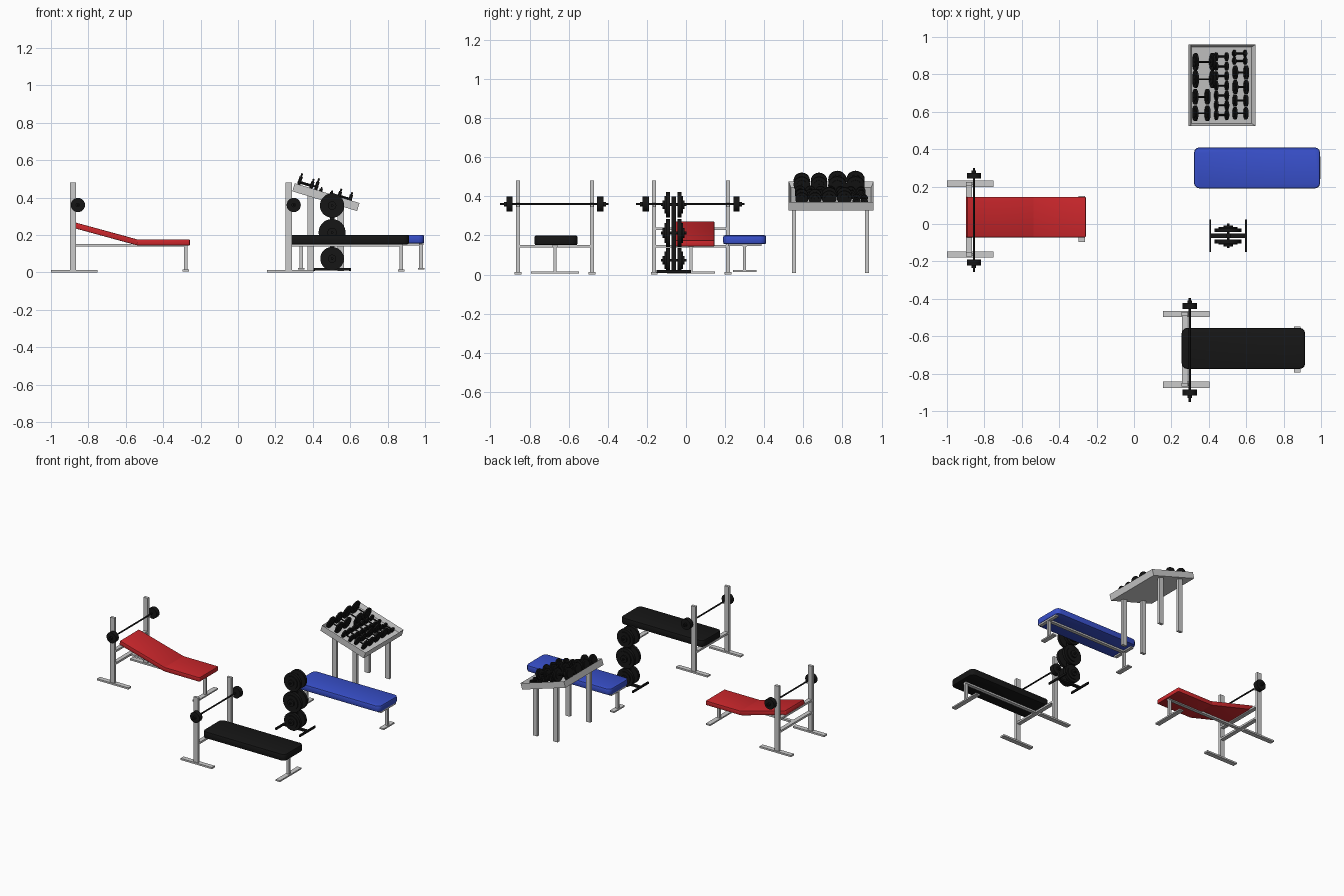
import bpy, bmesh, math
from mathutils import Matrix, Vector

if "Cube" in bpy.data.objects:
    bpy.data.objects.remove(bpy.data.objects["Cube"])


def material(name, color):
    m = bpy.data.materials.new(name)
    m.diffuse_color = (*color, 1)
    m.use_nodes = True
    m.node_tree.nodes["Principled BSDF"].inputs["Base Color"].default_value = m.diffuse_color
    return m


BLACK = material("black", (0.008, 0.008, 0.008))
RED = material("red", (0.60, 0.02, 0.025))
BLUE = material("blue", (0.04, 0.08, 0.60))


def finish(name, bm, mat=None, matrix=Matrix(), smooth=False):
    bmesh.ops.recalc_face_normals(bm, faces=bm.faces)
    me = bpy.data.meshes.new(name)
    bm.to_mesh(me)
    bm.free()
    ob = bpy.data.objects.new(name, me)
    bpy.context.collection.objects.link(ob)
    ob.matrix_world = matrix
    if mat:
        me.materials.append(mat)
    if smooth:
        me.shade_smooth()
        me.set_sharp_from_angle(angle=math.radians(35))
    return ob


def add_box(bm, lo, hi):
    c = [(a + b) / 2 for a, b in zip(lo, hi)]
    s = [b - a for a, b in zip(lo, hi)]
    bmesh.ops.create_cube(bm, size=1, matrix=Matrix.Translation(c) @ Matrix.Diagonal((*s, 1)))


def box(name, lo, hi, mat=None, matrix=Matrix()):
    bm = bmesh.new()
    add_box(bm, lo, hi)
    return finish(name, bm, mat, matrix)


def add_disc(bm, center, radius, depth, axis="Y", seg=24):
    rot = Matrix.Rotation(math.pi / 2, 4, "X" if axis == "Y" else "Y")
    bmesh.ops.create_cone(bm, cap_ends=True, segments=seg, radius1=radius, radius2=radius,
                          depth=depth, matrix=Matrix.Translation(center) @ rot)


def pad(name, center, size, mat, corner=0.03, angle=0.0):
    # Cushion: rounded in plan, then softened along the top and bottom rims
    bm = bmesh.new()
    bmesh.ops.create_cube(bm, size=1, matrix=Matrix.Diagonal((*size, 1)))
    up = [e for e in bm.edges if abs(e.verts[0].co.z - e.verts[1].co.z) > 1e-4]
    bmesh.ops.bevel(bm, geom=up, offset=corner, segments=3, profile=0.5, affect="EDGES")
    rim = [e for e in bm.edges if abs(e.verts[0].co.z - e.verts[1].co.z) < 1e-4]
    bmesh.ops.bevel(bm, geom=rim, offset=min(0.009, corner * 0.6), segments=2, profile=0.5,
                    affect="EDGES")
    return finish(name, bm, mat, Matrix.Translation(center) @ Matrix.Rotation(angle, 4, "Y"), True)


def t_leg(name, x, y, top, half, z0=0.005):
    bm = bmesh.new()
    add_box(bm, (x - 0.01, y - 0.008, z0 + 0.008), (x + 0.01, y + 0.008, top))
    add_box(bm, (x - 0.017, y - half, z0), (x + 0.017, y + half, z0 + 0.01))
    finish(name, bm)


def press_frame(tag, x, y, leg_x, bars):
    # Uprights with floor feet and bar hooks
    for side, s in (("near", -1), ("far", 1)):
        py = y + s * 0.189
        bm = bmesh.new()
        add_box(bm, (x - 0.017, py - 0.01, 0.01), (x + 0.017, py + 0.01, 0.48))
        finish(f"{tag}_upright_{side}", bm)
        box(f"{tag}_foot_{side}", (x - 0.118, py - 0.017, 0), (x + 0.132, py + 0.017, 0.012))
        box(f"{tag}_hook_{side}", (x + 0.015, py - 0.007, 0.346), (x + 0.032, py + 0.007, 0.355))
    # Crossbars, spine and end leg
    for i, z in enumerate(bars):
        box(f"{tag}_crossbar_{i}", (x - 0.015, y - 0.185, z - 0.007), (x + 0.015, y + 0.185, z + 0.007))
    box(f"{tag}_spine", (x, y - 0.012, 0.138), (leg_x + 0.01, y + 0.012, 0.151))
    t_leg(f"{tag}_end_leg", leg_x, y, 0.145, 0.123)
    # Loaded barbell
    bx = x + 0.026
    bm = bmesh.new()
    add_disc(bm, (bx, y - 0.004, 0.36), 0.0055, 0.556, seg=12)
    for s in (-1, 1):
        add_disc(bm, (bx, y + s * 0.232, 0.36), 0.038, 0.032)
        add_disc(bm, (bx, y + s * 0.254, 0.36), 0.012, 0.014, seg=12)
    finish(f"{tag}_barbell", bm, BLACK, smooth=True)


# Incline bench
press_frame("incline", -0.882, 0.026, -0.28, (0.145, 0.234))
pad("incline_seat", (-0.40, 0.037, 0.16), (0.285, 0.216, 0.031), RED, 0.006)
pad("incline_backrest", (-0.7155, 0.037, 0.2085), (0.375, 0.216, 0.031), RED, 0.006,
    math.radians(15.3))

# Flat press bench
press_frame("flat", 0.272, -0.67, 0.873, (0.145,))
pad("flat_cushion", (0.585, -0.665, 0.175), (0.66, 0.22, 0.05), BLACK)

# Plain bench
pad("plain_cushion", (0.658, 0.30, 0.178), (0.675, 0.22, 0.046), BLUE)
box("plain_spine", (0.335, 0.288, 0.143), (0.985, 0.312, 0.157))
for i, lx in enumerate((0.338, 0.979)):
    t_leg(f"plain_leg_{i}", lx, 0.30, 0.15, 0.06, 0.014)
    box(f"plain_crossbar_{i}", (lx - 0.012, 0.215, 0.145), (lx + 0.012, 0.385, 0.157))

# Plate tree: base, post, pegs with plates on both sides
TX, TY = 0.503, -0.063
bm = bmesh.new()
add_box(bm, (TX - 0.095, TY - 0.011, 0.01), (TX + 0.095, TY + 0.011, 0.022))
for s in (-1, 1):
    add_box(bm, (TX + s * 0.095 - 0.005, TY - 0.088, 0.008), (TX + s * 0.095 + 0.005, TY + 0.088, 0.022))
add_box(bm, (TX - 0.012, TY - 0.012, 0.02), (TX + 0.012, TY + 0.012, 0.40))
finish("plate_tree_stand", bm, BLACK)
for name, z, r in (("low", 0.073, 0.063), ("mid", 0.213, 0.072), ("high", 0.357, 0.065)):
    bm = bmesh.new()
    add_disc(bm, (TX, TY, z), 0.007, 0.13, seg=12)
    for s in (-1, 1):
        add_disc(bm, (TX, TY + s * 0.030, z), r, 0.020, seg=32)
        add_disc(bm, (TX, TY + s * 0.043, z), r * 0.70, 0.007, seg=32)
        add_disc(bm, (TX, TY + s * 0.051, z), r * 0.35, 0.010)
    finish(f"plates_{name}", bm, BLACK, smooth=True)

# Sloped dumbbell rack: tray with rim, four legs
RX, RY, RZ = 0.47, 0.742, 0.402
ANG = math.radians(17)
TILT = Matrix.Translation((RX, RY, RZ)) @ Matrix.Rotation(ANG, 4, "Y")
L, W, H, T = 0.181, 0.217, 0.0225, 0.017
bm = bmesh.new()
bmesh.ops.create_cube(bm, size=1, matrix=Matrix.Diagonal((2 * L, 2 * W, 2 * H, 1)))
top = [f for f in bm.faces if f.normal.z > 0.9]
bmesh.ops.inset_region(bm, faces=top, thickness=T)
bmesh.ops.translate(bm, verts=top[0].verts, vec=(0, 0, -0.03))
finish("rack_tray", bm, None, TILT)
for i, lx in enumerate((0.388, 0.55)):
    for side, ly in (("near", 0.553), ("far", 0.925)):
        z = RZ - (lx - RX) * math.tan(ANG) - 0.016
        box(f"rack_leg_{i}_{side}", (lx - 0.017, ly - 0.01, 0.008), (lx + 0.017, ly + 0.01, z))


def dumbbell(name, x1, x2, y, r):
    u1, u2 = ((x - RX) / math.cos(ANG) - 0.012 for x in (x1, x2))
    z = r - 0.009
    bm = bmesh.new()
    add_disc(bm, ((u1 + u2) / 2, y - RY, z), 0.005, u2 - u1 + 0.02, "X", 10)
    for u in (u1, u2):
        add_disc(bm, (u, y - RY, z), r, 0.010, "X", 20)
        add_disc(bm, (u, y - RY, z), r * 0.6, 0.018, "X", 16)
    finish(name, bm, BLACK, TILT, True)


# Dumbbells in three columns: head x pair, then (y, radius) rows
columns = (
    (0.33, 0.42, ((0.867, 0.047), (0.774, 0.047))),
    (0.33, 0.395, ((0.68, 0.042), (0.592, 0.042))),
    (0.447, 0.503, tuple((0.895 - 0.052 * i, 0.023 + 0.0006 * i) for i in range(7))),
    (0.545, 0.603, ((0.912, 0.018), (0.872, 0.02), (0.81, 0.038), (0.732, 0.038),
                    (0.66, 0.033), (0.592, 0.033))),
)
for c, (x1, x2, rows) in enumerate(columns):
    for i, (y, r) in enumerate(rows):
        dumbbell(f"dumbbell_{c}_{i}", x1, x2, y, r)
